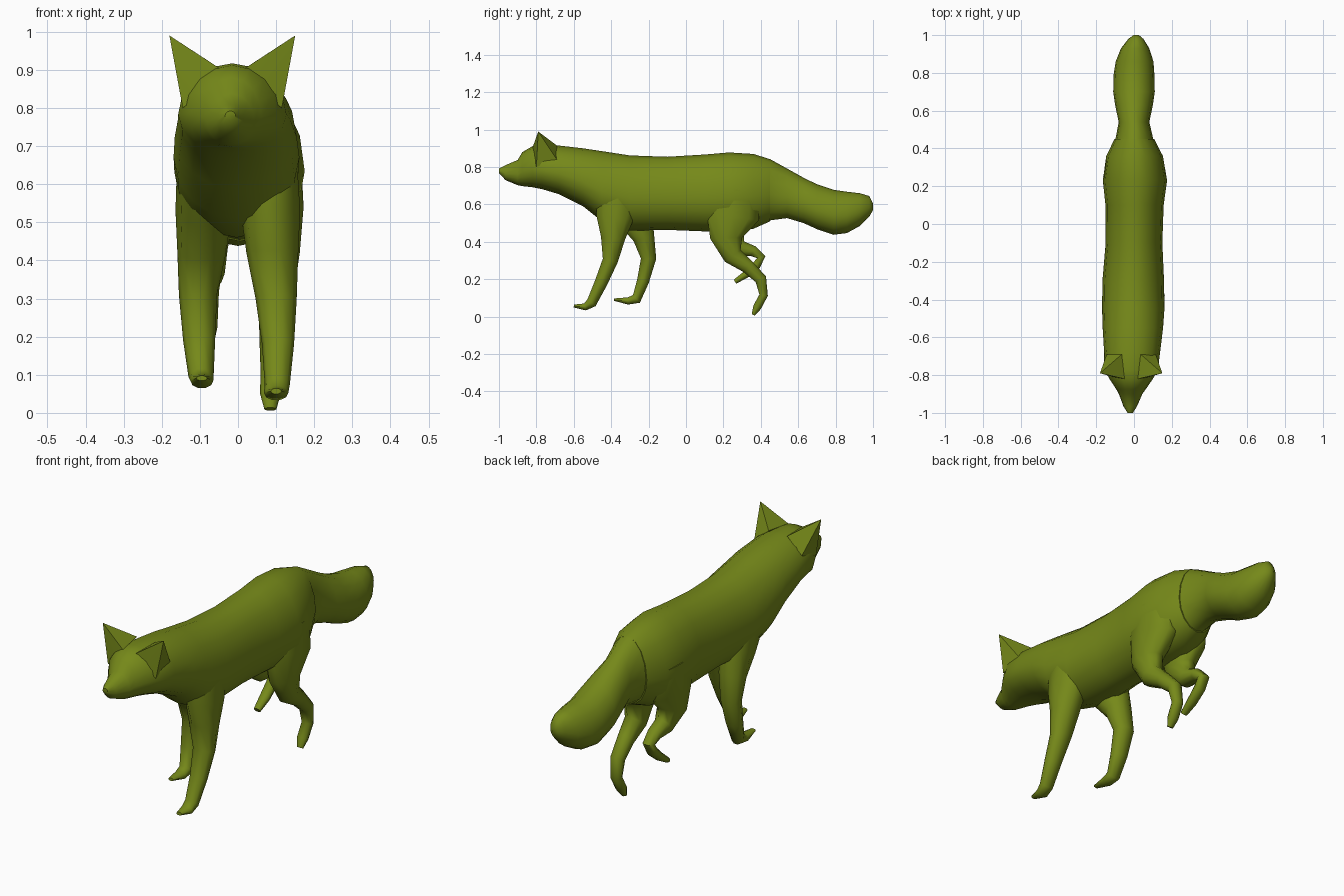
import bpy, bmesh, math
from mathutils import Vector

fur = bpy.data.materials.new("olive_fur")
fur.diffuse_color = (0.18, 0.25, 0.01, 1)


def finish(name, bm, angle):
    bmesh.ops.recalc_face_normals(bm, faces=bm.faces[:])
    me = bpy.data.meshes.new(name)
    bm.to_mesh(me)
    bm.free()
    ob = bpy.data.objects.new(name, me)
    bpy.context.collection.objects.link(ob)
    me.materials.append(fur)
    bpy.ops.object.select_all(action='DESELECT')
    ob.select_set(True)
    bpy.context.view_layer.objects.active = ob
    bpy.ops.object.shade_smooth_by_angle(angle=math.radians(angle))
    return ob


def loft(name, rings, angle=50):
    bm = bmesh.new()
    loops = [[bm.verts.new(p) for p in ring] for ring in rings]
    n = len(loops[0])
    for a, b in zip(loops, loops[1:]):
        for i in range(n):
            j = (i + 1) % n
            bm.faces.new((a[i], a[j], b[j], b[i]))
    bm.faces.new(loops[0])
    bm.faces.new(loops[-1])
    return finish(name, bm, angle)


def trunk_ring(y, top, bottom, half, cx, sides=16):
    # widest a little below the middle
    mid = bottom + 0.43 * (top - bottom)
    pts = []
    for i in range(sides):
        a = 2 * math.pi * i / sides
        s = math.sin(a)
        h = (top - mid) if s > 0 else (mid - bottom)
        pts.append(Vector((cx + half * math.cos(a), y, mid + h * s)))
    return pts


def leg(name, path, sides=10):
    # path: x, y, z, half width, half depth; rings lie across the path
    c = [Vector(p[:3]) for p in path]
    rings = []
    for i, p in enumerate(path):
        before = (c[i] - c[i - 1]).normalized() if i else Vector()
        after = (c[i + 1] - c[i]).normalized() if i < len(c) - 1 else Vector()
        t = before + after
        t.x = 0
        t.normalize()
        across = Vector((0, -t.z, t.y))
        rings.append([c[i] + Vector((p[3] * math.cos(a), 0, 0)) + across * p[4] * math.sin(a)
                      for a in (2 * math.pi * k / sides for k in range(sides))])
    return loft(name, rings)


# head, neck and torso: y, top, bottom, half width, centre x
torso = [
    (-1.0, .792, .768, .014, -.02), (-.965, .81, .73, .036, -.02),
    (-.9, .838, .703, .062, -.018), (-.875, .88, .698, .078, -.016),
    (-.82, .912, .692, .115, -.015), (-.77, .917, .682, .142, -.015),
    (-.68, .915, .655, .148, -.01), (-.55, .90, .59, .16, -.006),
    (-.45, .885, .51, .165, -.004), (-.3, .862, .46, .163, -.004),
    (-.1, .855, .464, .15, 0), (.1, .867, .456, .154, .003),
    (.23, .878, .45, .17, .005), (.36, .87, .47, .15, .003),
    (.45, .842, .51, .105, .002),
]
# brush tail
tail = [
    (.36, .865, .49, .13, .003), (.45, .842, .515, .10, .002), (.54, .792, .527, .081, 0),
    (.63, .742, .50, .1, 0), (.7, .708, .468, .11, 0), (.79, .678, .438, .108, 0),
    (.86, .668, .447, .1, .003), (.93, .66, .485, .075, .006),
    (.98, .645, .535, .04, .01), (1.0, .605, .57, .014, .012),
]
loft("body_and_head", [trunk_ring(*r) for r in torso])
loft("tail", [trunk_ring(*r) for r in tail])

# ears: pointed, flat front, sloping back
for side, label in ((-1, "left"), (1, "right")):
    bm = bmesh.new()
    pts = [(.13, -.80, .80), (.035, -.82, .905), (.075, -.815, .84),
           (.13, -.69, .84), (.05, -.69, .915), (.165, -.79, .99)]
    v = [bm.verts.new((-.015 + side * x, y, z)) for x, y, z in pts]
    for f in ((0, 2, 5), (2, 1, 5), (1, 4, 5), (4, 3, 5), (3, 0, 5), (0, 3, 4), (0, 4, 2), (2, 4, 1)):
        bm.faces.new([v[i] for i in f])
    finish(label + "_ear", bm, 30)

# front legs
leg("front_leg_reaching", [
    (.085, -.36, .66, .07, .13), (.085, -.38, .53, .078, .105), (.09, -.39, .42, .068, .068),
    (.1, -.405, .3, .054, .043), (.105, -.455, .18, .042, .036), (.103, -.505, .075, .033, .03),
    (.1, -.54, .052, .032, .02), (.1, -.6, .057, .014, .008)])
leg("front_leg_planted", [
    (-.09, -.33, .66, .07, .13), (-.09, -.27, .53, .074, .1), (-.095, -.225, .42, .064, .06),
    (-.105, -.2, .31, .05, .043), (-.102, -.23, .19, .042, .034), (-.097, -.265, .095, .033, .029),
    (-.095, -.31, .084, .03, .02), (-.095, -.385, .091, .014, .007)])

# hind legs
leg("hind_leg_trailing", [
    (.09, .26, .68, .075, .14), (.092, .25, .54, .08, .15), (.1, .215, .42, .062, .09),
    (.098, .25, .325, .05, .055), (.095, .33, .268, .04, .039), (.09, .4, .2, .034, .033),
    (.087, .415, .115, .028, .024), (.085, .38, .05, .027, .023), (.085, .36, .01, .016, .01)])
leg("hind_leg_lifted", [
    (-.085, .26, .68, .075, .14), (-.085, .25, .54, .078, .14), (-.085, .23, .43, .058, .085),
    (-.08, .29, .365, .045, .045), (-.08, .36, .35, .035, .03), (-.08, .402, .318, .03, .024),
    (-.08, .375, .272, .028, .024), (-.08, .32, .225, .026, .02), (-.08, .262, .187, .018, .013)])
